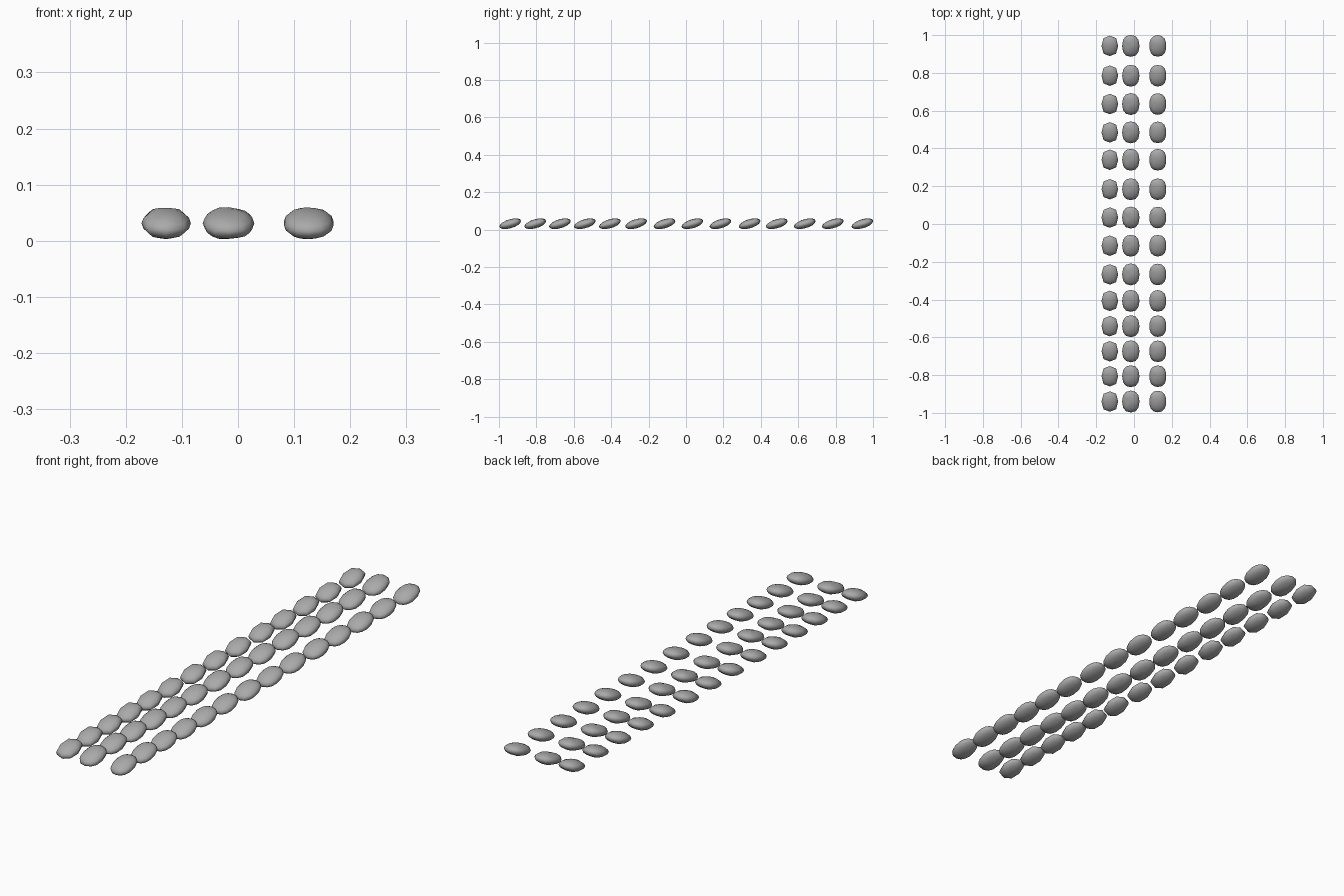
import bpy, bmesh, math

cube = bpy.data.objects.get("Cube")
if cube:
    bpy.data.objects.remove(cube)

stone = bpy.data.materials.new("stone grey")
stone.use_nodes = True
GREY = (0.4, 0.4, 0.4, 1)
stone.diffuse_color = GREY
stone.node_tree.nodes["Principled BSDF"].inputs["Base Color"].default_value = GREY

TILT = 0.25          # rise of each pebble towards the back
ROWS = [-0.94, -0.806, -0.674, -0.541, -0.407, -0.267, -0.115,
        0.034, 0.184, 0.34, 0.485, 0.635, 0.785, 0.943]


def spow(v, e):
    return math.copysign(abs(v) ** e, v)


def pebble_mesh(name, half, sides, square, lump, phase):
    """Flattened, tilted stone with a squarish outline and a few soft lumps."""
    bm = bmesh.new()
    bmesh.ops.create_uvsphere(bm, u_segments=sides, v_segments=8, radius=1)
    for v in bm.verts:
        a = math.atan2(v.co.y, v.co.x)
        r = math.hypot(v.co.x, v.co.y)
        bump = 1 + lump * math.sin(3 * a + phase) * r
        x = half[0] * r * spow(math.cos(a), square)
        y = half[1] * r * spow(math.sin(a), square)
        z = half[2] * v.co.z * bump
        v.co = (x, y, z + TILT * y)
    # Rest the stone on the ground
    low = min(v.co.z for v in bm.verts)
    for v in bm.verts:
        v.co.z -= low - 0.003
    mesh = bpy.data.meshes.new(name)
    bm.to_mesh(mesh)
    bm.free()
    mesh.materials.append(stone)
    mesh.polygons.foreach_set("use_smooth", [True] * len(mesh.polygons))
    return mesh


# Column name, x, half sizes, sides, outline squareness, lumpiness, phase
COLUMNS = [
    ("right_pebble", -0.128, (0.044, 0.054, 0.0245), 8, 0.8, 0.06, 0.5),
    ("middle_pebble", -0.017, (0.046, 0.058, 0.0245), 12, 0.85, 0.1, 2.0),
    ("left_pebble", 0.126, (0.045, 0.057, 0.0245), 14, 0.85, 0.03, 1.0),
]

for name, x, half, sides, square, lump, phase in COLUMNS:
    mesh = pebble_mesh(name, half, sides, square, lump, phase)
    for i, y in enumerate(ROWS):
        ob = bpy.data.objects.new(f"{name}_{i + 1}", mesh)
        ob.location = (x, y, 0)
        bpy.context.collection.objects.link(ob)
